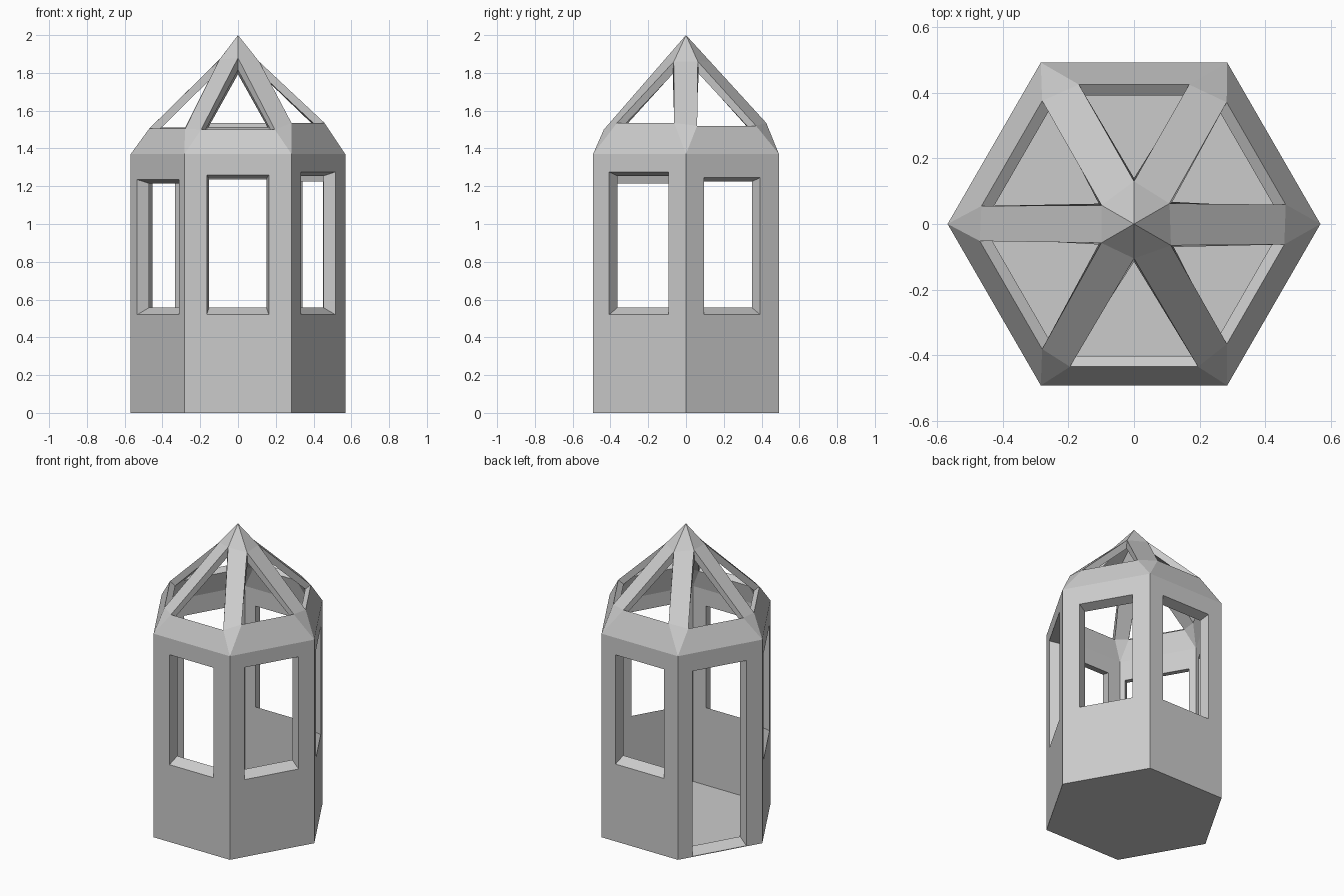
import bpy, bmesh
from math import cos, sin, radians

if "Cube" in bpy.data.objects:
    bpy.data.objects.remove(bpy.data.objects["Cube"])

APO, WALL, EAVE, TIP = 0.492, 0.065, 1.37, 2.0
SIDE = 0.57

# Per side: angle, opening (start, end as share of side; bottom, top),
# roof opening (half width, radius, height, radius of its upper point)
SIDES = [
    (-90, (0.21, 0.786, 0.52, 1.26), (0.195, 0.435, 1.50, 0.105)),
    (-30, (0.175, 0.813, 0.52, 1.275), (0.175, 0.428, 1.535, 0.13)),
    (30, (0.194, 0.796, 0.52, 1.245), (0.18, 0.43, 1.52, 0.125)),
    (90, (0.184, 0.816, 0.52, 1.255), (0.168, 0.425, 1.535, 0.13)),
    (150, (0.176, 0.81, 0.004, 1.25), (0.185, 0.43, 1.51, 0.114)),   # doorway
    (210, (0.123, 0.895, 0.52, 1.235), (0.19, 0.433, 1.505, 0.115)),
]

bm = bmesh.new()


def point(angle, radius, along, z):
    a = radians(angle)
    return bm.verts.new((radius * cos(a) - along * sin(a),
                         radius * sin(a) + along * cos(a), z))


def loop_faces(outer, inner):
    """Quads joining two loops of equal length."""
    n = len(outer)
    for i in range(n):
        j = (i + 1) % n
        bm.faces.new((outer[i], outer[j], inner[j], inner[i]))


def skin(apothem, base, eave, tip, inside):
    """One skin of the pavilion; returns its wall and roof opening loops."""
    corner_r = apothem / cos(radians(30))
    low = [point(s[0] - 30, corner_r, 0, base) for s in SIDES]
    high = [point(s[0] - 30, corner_r, 0, eave) for s in SIDES]
    apex = point(0, 0, 0, tip)
    bm.faces.new(low)
    windows, gaps = [], []
    for ang, (t0, t1, z0, z1), (w, r, z, ra) in SIDES:
        a, b = (t0 - 0.5) * SIDE, (t1 - 0.5) * SIDE
        za = TIP - (TIP - z) * ra / r
        if inside:
            a, b, z0, z1 = a + 0.012, b - 0.012, z0 + 0.037, z1 - 0.02
            w, r, z, ra, za = w - 0.01, r - 0.033, z - 0.025, ra + 0.01, za - 0.065
        windows.append([point(ang, apothem, a, z0), point(ang, apothem, b, z0),
                        point(ang, apothem, b, z1), point(ang, apothem, a, z1)])
        gaps.append([point(ang, r, -w, z), point(ang, r, w, z), point(ang, ra, 0, za)])
    for i in range(6):
        j = (i + 1) % 6
        # wall around its opening
        loop_faces([low[i], low[j], high[j], high[i]], windows[i])
        # sloping eave band
        bm.faces.new((high[i], high[j], gaps[i][1], gaps[i][0]))
        # rafter between neighbouring roof openings
        g, h = gaps[i], gaps[j]
        bm.faces.new((high[j], h[0], g[1]))
        bm.faces.new((g[1], h[0], h[2], g[2]))
        bm.faces.new((g[2], h[2], apex))
    return windows + gaps


# Outer and inner skins, joined by the reveals of every opening
outer = skin(APO, 0.0, EAVE, TIP, False)
inner = skin(APO - WALL, 0.035, EAVE - 0.02, TIP - 0.07, True)
for o, n in zip(outer, inner):
    loop_faces(o, n)

bmesh.ops.recalc_face_normals(bm, faces=bm.faces[:])
mesh = bpy.data.meshes.new("pavilion_shell")
bm.to_mesh(mesh)
bm.free()
bpy.context.collection.objects.link(bpy.data.objects.new("pavilion_shell", mesh))
